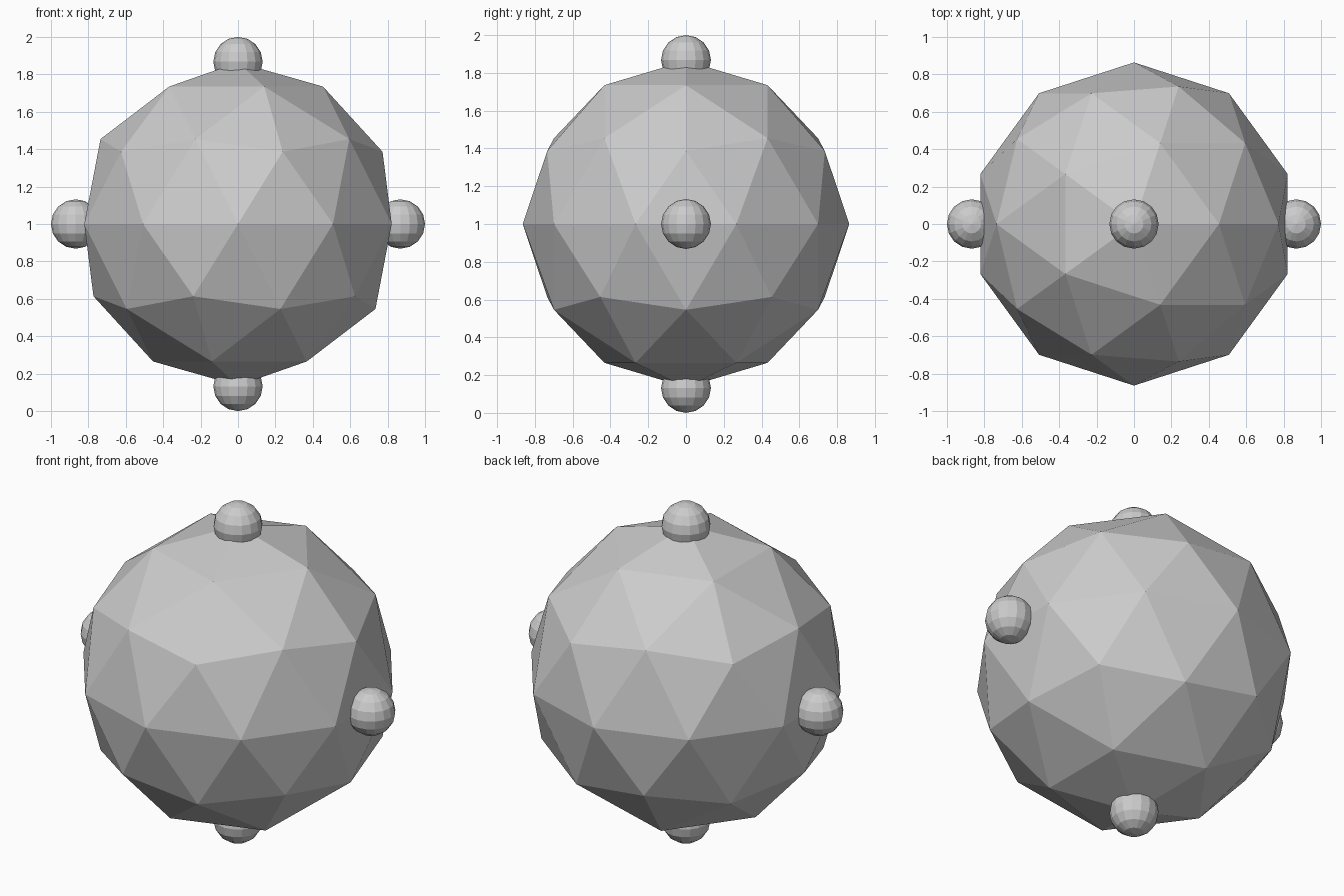
import bpy

if "Cube" in bpy.data.objects:
    bpy.data.objects.remove(bpy.data.objects["Cube"])

CENTRE_Z = 1.0
BODY_R = 0.864
KNOB_R = 0.132
KNOB_DIST = 1.0 - KNOB_R

# faceted main body
bpy.ops.mesh.primitive_ico_sphere_add(subdivisions=2, radius=BODY_R,
                                      location=(0, 0, CENTRE_Z))
bpy.context.object.name = "faceted_body"


# small round knobs at the sides, top and bottom
def knob(name, dx, dz):
    bpy.ops.mesh.primitive_uv_sphere_add(
        segments=16, ring_count=8, radius=KNOB_R,
        location=(dx * KNOB_DIST, 0, CENTRE_Z + dz * KNOB_DIST))
    bpy.context.object.name = name


for name, dx, dz in (("right_knob", 1, 0), ("left_knob", -1, 0),
                     ("top_knob", 0, 1), ("bottom_knob", 0, -1)):
    knob(name, dx, dz)
